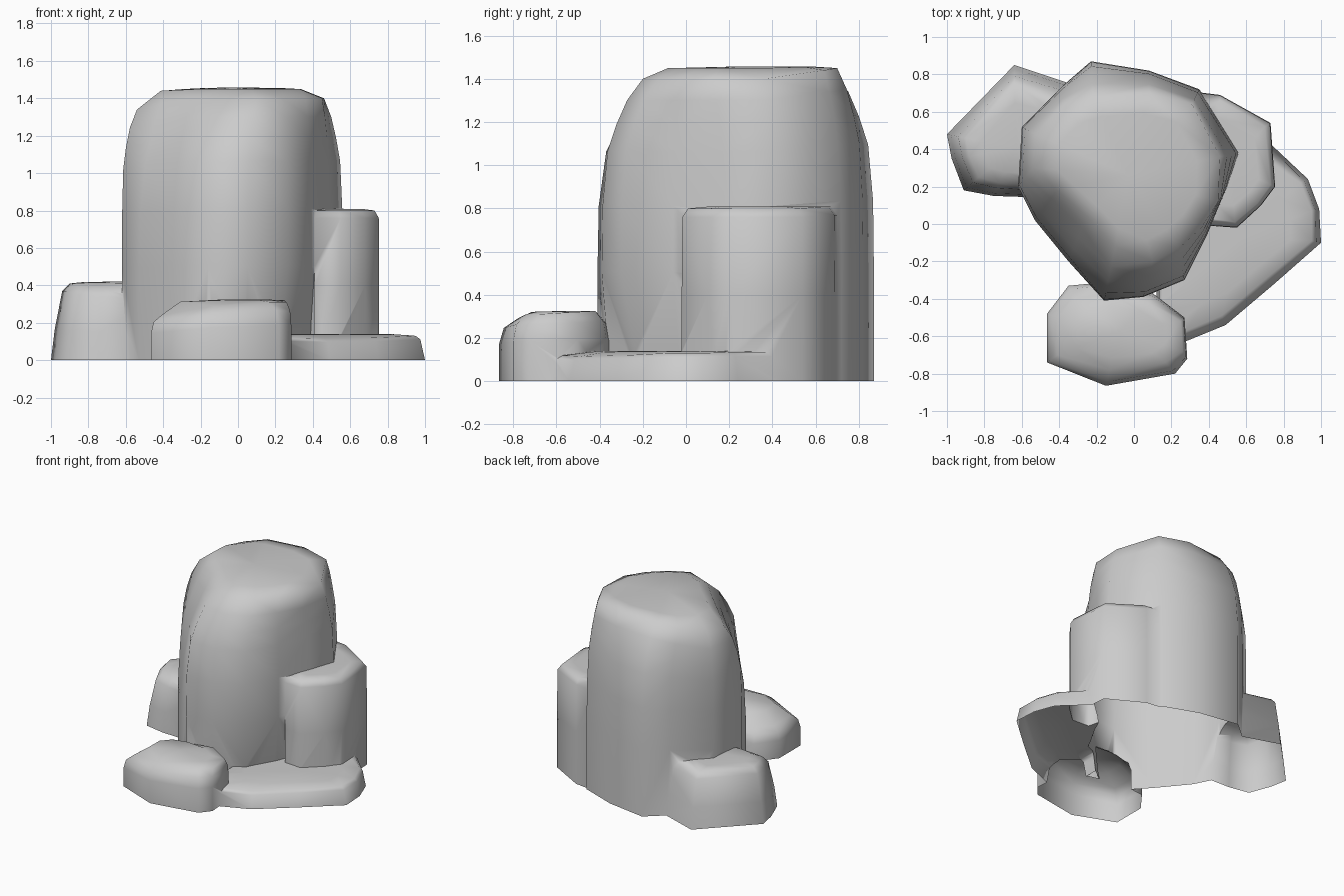
import bpy, bmesh

if "Cube" in bpy.data.objects:
    bpy.data.objects.remove(bpy.data.objects["Cube"])

DEPTH = [0.06]


def rock(name, base, top, levels, peak, inner=0.7, foot={}, taper={}):
    """Loft from a base outline to a top outline; levels are (height share, blend).
    foot shifts single base corners so the rock overhangs there,
    taper below 1 makes a corner lean in earlier, above 1 later."""
    DEPTH[0] += 0.02          # buried by differing amounts, trimmed at z = 0 later
    bm = bmesh.new()
    low = [(x + foot.get(i, (0, 0))[0], y + foot.get(i, (0, 0))[1])
           for i, (x, y) in enumerate(base)]
    rings = [[(x, y, -DEPTH[0]) for x, y in low], [(x, y, 0.0) for x, y in low]]
    for h, t in levels:
        ring = []
        for i, (b, p) in enumerate(zip(base, top)):
            k = t ** taper.get(i, 1)
            ring.append((b[0] + (p[0] - b[0]) * k, b[1] + (p[1] - b[1]) * k, p[2] * h))
        rings.append(ring)
    n = len(base)
    cx, cy = sum(p[0] for p in top) / n, sum(p[1] for p in top) / n
    rings.append([(cx + (p[0] - cx) * inner, cy + (p[1] - cy) * inner,
                   p[2] + (peak - p[2]) * 0.85) for p in top])
    vs = [[bm.verts.new(c) for c in r] for r in rings]
    for a, b in zip(vs, vs[1:]):
        for i in range(n):
            j = (i + 1) % n
            bm.faces.new((a[i], a[j], b[j], b[i]))
    c = bm.verts.new((cx, cy, peak))
    for i in range(n):
        bm.faces.new((vs[-1][i], vs[-1][(i + 1) % n], c))
    bm.faces.new(vs[0][::-1])
    bmesh.ops.triangulate(bm, faces=bm.faces[:])
    bmesh.ops.recalc_face_normals(bm, faces=bm.faces[:])
    me = bpy.data.meshes.new(name)
    bm.to_mesh(me)
    bm.free()
    ob = bpy.data.objects.new(name, me)
    bpy.context.collection.objects.link(ob)
    return ob


# Tall central boulder, undercut at its front right foot
main = rock("rock_formation",
    [(-.23, .87), (.08, .82), (.35, .72), (.56, .38), (.49, .18), (.39, -.06), (.27, -.30),
     (.05, -.39), (-.16, -.41), (-.35, -.20), (-.53, .02), (-.62, .2), (-.60, .52), (-.38, .74)],
    [(-.22, .68, 1.44), (.08, .70, 1.45), (.31, .64, 1.44), (.46, .36, 1.40), (.45, .12, 1.40),
     (.36, -.02, 1.40), (.24, -.13, 1.40), (.10, -.20, 1.40), (-.10, -.12, 1.40),
     (-.25, .04, 1.40), (-.41, .18, 1.37), (-.54, .30, 1.34), (-.53, .48, 1.34), (-.38, .63, 1.40)],
    [(.36, 0), (.58, .02), (.76, .14), (.85, .36), (.93, .62), (1, 1)], 1.458, .75,
    {4: (-.04, .02), 5: (-.06, .06), 6: (-.06, .09), 7: (-.02, .04)},
    {2: .8, 9: .65, 10: .65, 11: 1.3, 12: 1.3})

# Upright block on the right, its back flush with the central boulder
right = rock("right_block",
    [(.46, .69), (.73, .54), (.755, .20), (.68, .10), (.55, -.02), (.41, -.01), (.33, .30), (.30, .71)],
    [(.46, .66, .81), (.70, .52, .80), (.73, .21, .80), (.66, .11, .80), (.54, .01, .80),
     (.42, .01, .80), (.34, .30, .81), (.30, .68, .81)],
    [(.5, 0), (.95, .1), (1, 1)], .81)

# Short boulder on the left
left = rock("left_boulder",
    [(-.64, .85), (-1.0, .48), (-.975, .35), (-.91, .18), (-.75, .15), (-.45, .14), (-.25, .40), (-.25, .72)],
    [(-.64, .75, .41), (-.90, .46, .41), (-.88, .36, .41), (-.83, .25, .39), (-.72, .22, .38),
     (-.45, .20, .36), (-.30, .40, .40), (-.30, .66, .41)],
    [(.4, .2), (.9, .6), (1, 1)], .42)

# Small boulder in front
front = rock("front_boulder",
    [(-.35, -.33), (-.465, -.48), (-.465, -.74), (-.15, -.865), (.22, -.80), (.285, -.72),
     (.27, -.50), (.10, -.37), (-.15, -.31)],
    [(-.32, -.40, .23), (-.41, -.50, .23), (-.41, -.70, .24), (-.13, -.78, .29), (.17, -.74, .31),
     (.26, -.68, .31), (.25, -.52, .32), (.08, -.42, .325), (-.15, -.38, .28)],
    [(.6, 0), (.85, .25), (1, 1)], .325)

# Low slab at the front right
slab = rock("low_slab",
    [(.74, .42), (.93, .24), (.99, .08), (1.0, -.10), (.75, -.32), (.49, -.54), (.27, -.63),
     (.12, -.45), (.12, 0), (.45, .40)],
    [(.72, .40, .135), (.89, .22, .135), (.95, .07, .13), (.95, -.09, .13), (.72, -.28, .12),
     (.47, -.49, .115), (.28, -.57, .12), (.15, -.42, .14), (.15, 0, .14), (.45, .38, .14)],
    [(.85, .5), (1, 1)], .14)

# Fuse the stones into one skin
bpy.context.view_layer.objects.active = main
for other in (right, left, front, slab):
    mod = main.modifiers.new("fuse", "BOOLEAN")
    mod.operation, mod.solver, mod.object = "UNION", "EXACT", other
    bpy.ops.object.modifier_apply(modifier=mod.name)
    bpy.data.objects.remove(other)

# Trim at ground level, leaving the base open
bm = bmesh.new()
bm.from_mesh(main.data)
bmesh.ops.bisect_plane(bm, geom=bm.verts[:] + bm.edges[:] + bm.faces[:],
                       plane_co=(0, 0, 0), plane_no=(0, 0, 1), clear_inner=True)
bmesh.ops.remove_doubles(bm, verts=bm.verts[:], dist=0.004)
bm.to_mesh(main.data)
bm.free()
main.select_set(True)
bpy.ops.object.shade_smooth_by_angle(angle=1.3)
